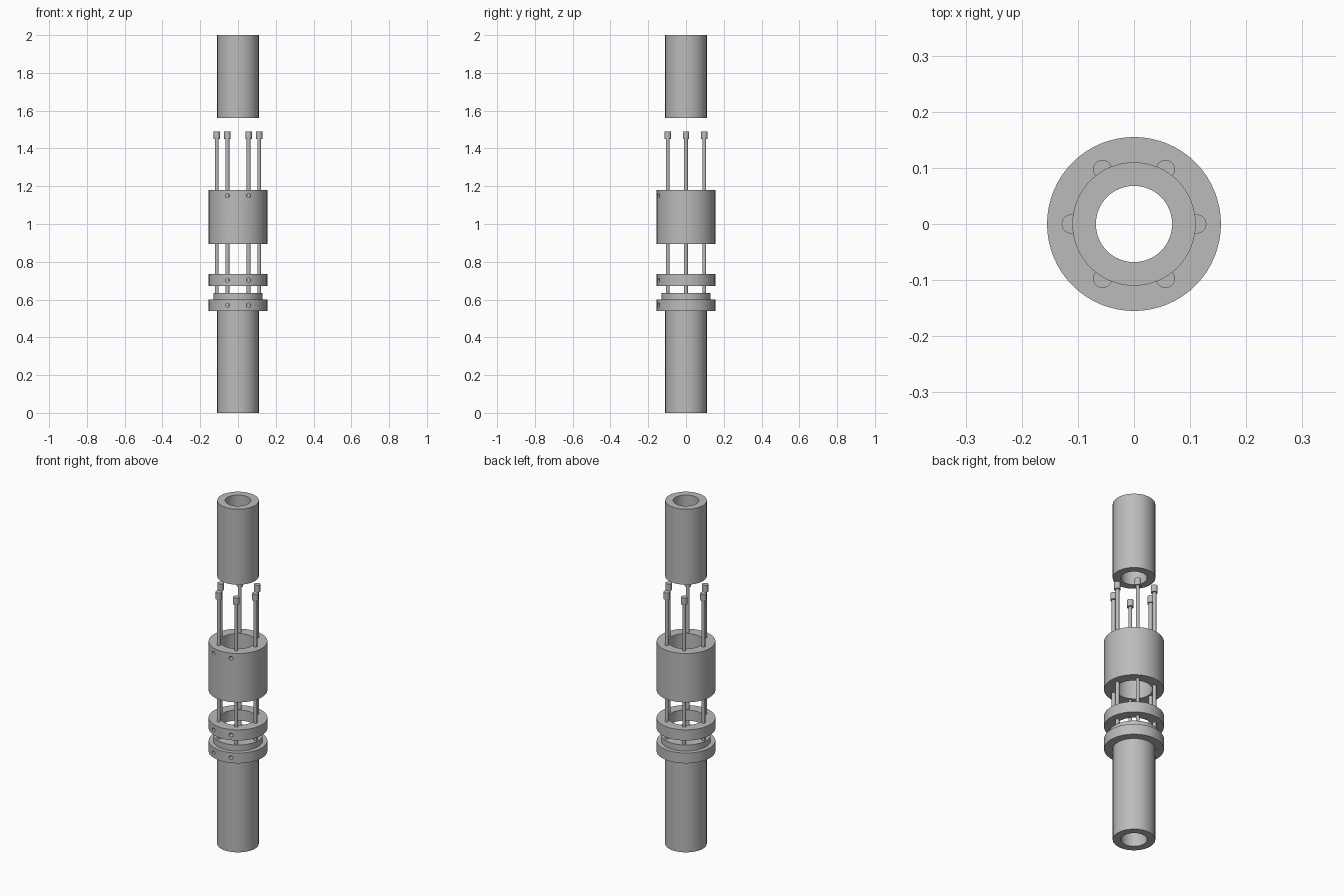
import bpy
from math import cos, sin, pi

cube = bpy.data.objects.get("Cube")
if cube:
    bpy.data.objects.remove(cube, do_unlink=True)

grey = bpy.data.materials.new("machined grey")
grey.use_nodes = True
colour = (0.5, 0.5, 0.5, 1)
grey.diffuse_color = colour
grey.node_tree.nodes["Principled BSDF"].inputs["Base Color"].default_value = colour


def revolve(name, profile, centre=(0, 0), steps=64, closed=True):
    """Spin a profile of (radius, z) points about a vertical axis."""
    n = len(profile)
    verts, faces = [], []
    for i in range(steps):
        a = 2 * pi * i / steps
        verts += [(r * cos(a), r * sin(a), z) for r, z in profile]
    for i in range(steps):
        j = (i + 1) % steps
        for k in range(n if closed else n - 1):
            m = (k + 1) % n
            faces.append((i * n + k, j * n + k, j * n + m, i * n + m))
    if not closed:
        faces.append([i * n for i in reversed(range(steps))])
        faces.append([i * n + n - 1 for i in range(steps)])
    mesh = bpy.data.meshes.new(name)
    mesh.from_pydata(verts, [], faces)
    mesh.materials.append(grey)
    obj = bpy.data.objects.new(name, mesh)
    obj.location = (*centre, 0)
    bpy.context.collection.objects.link(obj)
    bpy.ops.object.select_all(action="DESELECT")
    obj.select_set(True)
    bpy.context.view_layer.objects.active = obj
    bpy.ops.object.shade_smooth_by_angle(angle=pi / 6)
    return obj


def tube(name, inner, outer, bottom, top):
    return revolve(name, [(inner, bottom), (outer, bottom), (outer, top), (inner, top)])


def drill(obj, z):
    """Cut the two small locking holes in the front wall."""
    for x in (-0.056, 0.056):
        bpy.ops.mesh.primitive_cylinder_add(
            vertices=16, radius=0.011, depth=0.07,
            location=(x, -0.135, z), rotation=(pi / 2, 0, 0))
        cutter = bpy.context.object
        cutter.name = "hole_cutter"
        cutter.data.materials.append(grey)
        cutter.hide_render = True
        cutter.hide_set(True)
        mod = obj.modifiers.new("locking hole", "BOOLEAN")
        mod.object = cutter
        mod.solver = "EXACT"


# Pipes
BORE, PIPE, FLANGE = 0.068, 0.11, 0.155
tube("upper_pipe", BORE, PIPE, 1.56, 2.0)
lower = revolve("lower_pipe_with_flange", [
    (BORE, 0), (PIPE, 0), (PIPE, 0.54), (FLANGE, 0.54), (FLANGE, 0.6),
    (0.13, 0.6), (0.13, 0.635), (BORE, 0.635)])

# Clamp ring and sleeve
ring = tube("clamp_ring", 0.095, FLANGE, 0.673, 0.735)
sleeve = tube("clamp_sleeve", 0.095, FLANGE, 0.895, 1.18)
for part, z in ((lower, 0.57), (ring, 0.703), (sleeve, 1.15)):
    drill(part, z)

# Six long bolts
for i in range(6):
    a = i * pi / 3
    revolve("long_bolt", [(0.01, 0.56), (0.01, 1.45), (0.017, 1.45), (0.017, 1.49)],
            (0.112 * cos(a), 0.112 * sin(a)), 24, closed=False)
